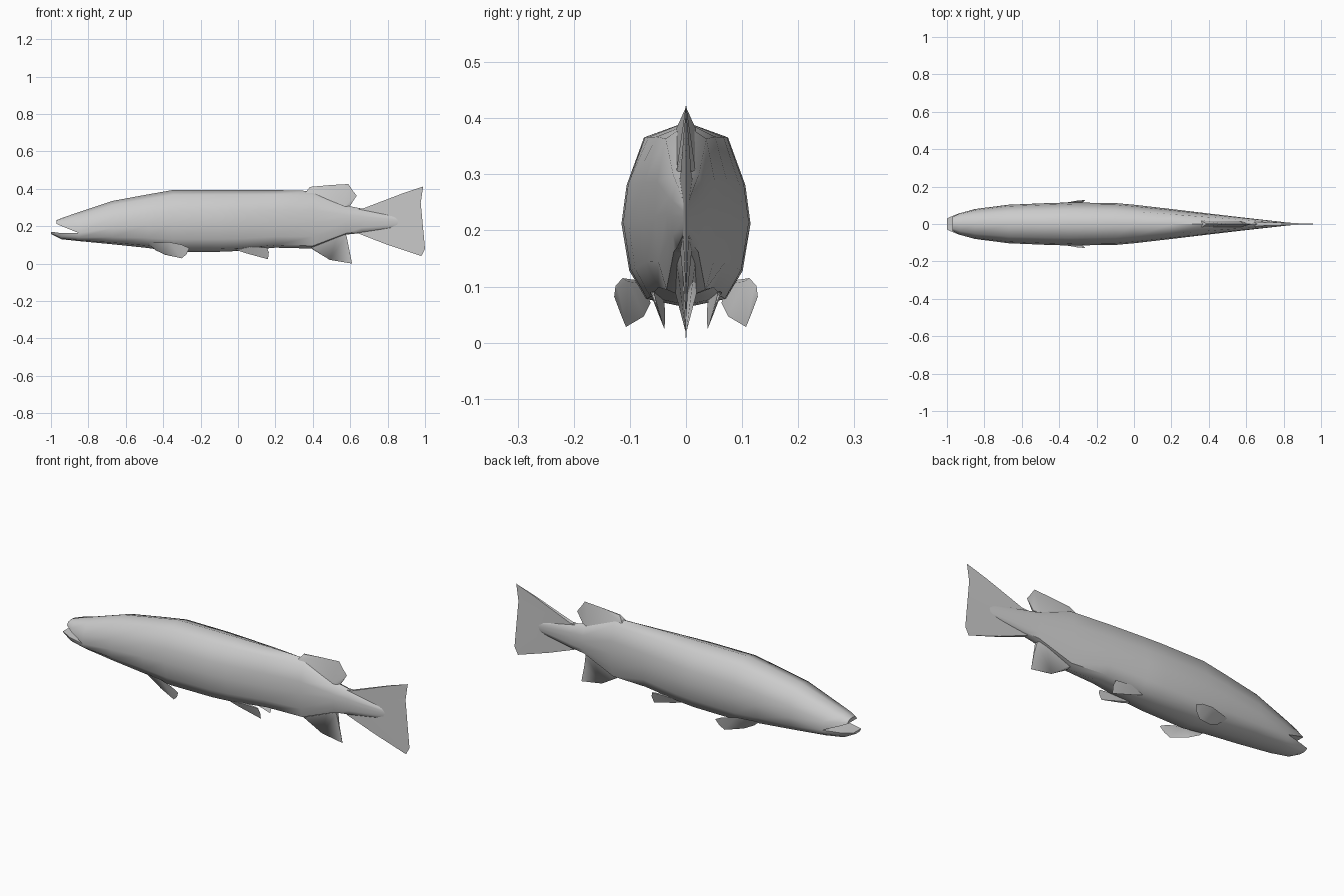
import bpy, bmesh, math

# normalised half cross-section: (width factor, height factor)
UPPER = [(0, 1), (0.65, 0.85), (0.92, 0.38), (1, 0)]
LOWER = [(1, 0), (0.88, -0.56), (0.62, -0.9), (0, -1)]


def half_ring(st, profile):
    x, top, mid, bot, w = st
    return [(x, u * w, mid + v * ((top - mid) if v > 0 else (mid - bot))) for u, v in profile]


def ring(st, profile):
    right = half_ring(st, profile)
    left = [(x, -y, z) for x, y, z in reversed(right) if y > 1e-6]
    return right + left


def loft(bm, stations, profile, cap_start=False, cap_end=False):
    rows = [[bm.verts.new(p) for p in ring(s, profile)] for s in stations]
    n = len(rows[0])
    for a, b in zip(rows, rows[1:]):
        for i in range(n):
            j = (i + 1) % n
            bm.faces.new((a[i], a[j], b[j], b[i]))
    if cap_start:
        bm.faces.new(rows[0])
    if cap_end:
        bm.faces.new(rows[-1])


def finish(bm, name, angle=50):
    bmesh.ops.remove_doubles(bm, verts=bm.verts, dist=0.0004)
    bmesh.ops.recalc_face_normals(bm, faces=bm.faces)
    mesh = bpy.data.meshes.new(name)
    bm.to_mesh(mesh)
    bm.free()
    ob = bpy.data.objects.new(name, mesh)
    bpy.context.collection.objects.link(ob)
    bpy.ops.object.select_all(action='DESELECT')
    ob.select_set(True)
    bpy.context.view_layer.objects.active = ob
    bpy.ops.object.shade_smooth_by_angle(angle=math.radians(angle))
    return ob


def fin(name, outline, offset=(0, 1, 0), sides=(1,)):
    """outline points: (x, y, z, half thickness); thickness runs along offset."""
    for s in sides:
        bm = bmesh.new()
        layers = []
        for d in (1, -1):
            layers.append([bm.verts.new((x + d * t * offset[0],
                                         s * (y + d * t * offset[1]),
                                         z + d * t * offset[2])) for x, y, z, t in outline])
        a, b = layers
        flat = [bm.faces.new(a), bm.faces.new(b[::-1])]
        for i in range(len(a)):
            j = (i + 1) % len(a)
            bm.faces.new((a[j], a[i], b[i], b[j]))
        bmesh.ops.triangulate(bm, faces=flat)
        side = "" if len(sides) == 1 else ("_left" if s > 0 else "_right")
        finish(bm, name + side)


# body with open jaws: (x, top, mid, bottom, half width)
gape = (-0.85, 0.275, 0.163, 0.12, 0.080)
body = [gape,
        (-0.67, 0.335, 0.190, 0.103, 0.103),
        (-0.48, 0.370, 0.205, 0.083, 0.111),
        (-0.35, 0.393, 0.212, 0.063, 0.115),
        (-0.10, 0.393, 0.215, 0.063, 0.112),
        (0.00, 0.393, 0.215, 0.067, 0.103),
        (0.20, 0.393, 0.220, 0.085, 0.080),
        (0.40, 0.388, 0.225, 0.080, 0.056),
        (0.58, 0.310, 0.230, 0.155, 0.035),
        (0.66, 0.294, 0.228, 0.163, 0.026),
        (0.86, 0.250, 0.222, 0.195, 0.004)]
bm = bmesh.new()
loft(bm, body, UPPER + LOWER[1:], cap_end=True)
loft(bm, [(-0.97, 0.232, 0.212, 0, 0.038), (-0.93, 0.248, 0.195, 0, 0.058), gape],
     UPPER, cap_start=True)
loft(bm, [(-1.0, 0, 0.170, 0.158, 0.030), (-0.945, 0, 0.163, 0.130, 0.054), gape],
     LOWER, cap_start=True)
finish(bm, "body")

# tail fin
fin("tail_fin", [(0.62, 0, 0.29, 0.012), (0.67, 0, 0.295, 0.010), (0.88, 0, 0.375, 0.004),
                 (0.99, 0, 0.412, 0), (0.977, 0, 0.325, 0), (0.88, 0, 0.222, 0),
                 (0.955, 0, 0.145, 0), (1.0, 0, 0.078, 0), (0.98, 0, 0.04, 0),
                 (0.80, 0, 0.10, 0.004), (0.64, 0, 0.162, 0.010)])

# back fin and underside fin near the tail
fin("dorsal_fin", [(0.36, 0, 0.38, 0.018), (0.385, 0, 0.41, 0.003), (0.50, 0, 0.42, 0),
                   (0.59, 0, 0.425, 0), (0.615, 0, 0.388, 0), (0.635, 0, 0.363, 0),
                   (0.60, 0, 0.31, 0.004), (0.56, 0, 0.30, 0.018)])
fin("anal_fin", [(0.38, 0, 0.10, 0.022), (0.40, 0, 0.075, 0.010), (0.49, 0, 0.02, 0.001),
                 (0.61, 0, 0.0, 0), (0.592, 0, 0.09, 0), (0.58, 0, 0.15, 0.008),
                 (0.54, 0, 0.17, 0.020)])

# paired fins
fin("pectoral_fin", [(-0.48, 0.080, 0.108, 0.006), (-0.44, 0.070, 0.075, 0.008),
                     (-0.39, 0.080, 0.050, 0.006), (-0.30, 0.107, 0.028, 0),
                     (-0.275, 0.116, 0.050, 0), (-0.26, 0.128, 0.082, 0),
                     (-0.30, 0.124, 0.100, 0.002), (-0.37, 0.108, 0.112, 0.006)],
    offset=(0, 0.85, 0.5), sides=(1, -1))
fin("pelvic_fin", [(-0.01, 0.045, 0.075, 0.006), (0.04, 0.042, 0.058, 0.005),
                   (0.16, 0.038, 0.023, 0), (0.165, 0.051, 0.060, 0),
                   (0.155, 0.058, 0.085, 0.002), (0.07, 0.060, 0.092, 0.005)],
    offset=(0, 0.9, -0.4), sides=(1, -1))
